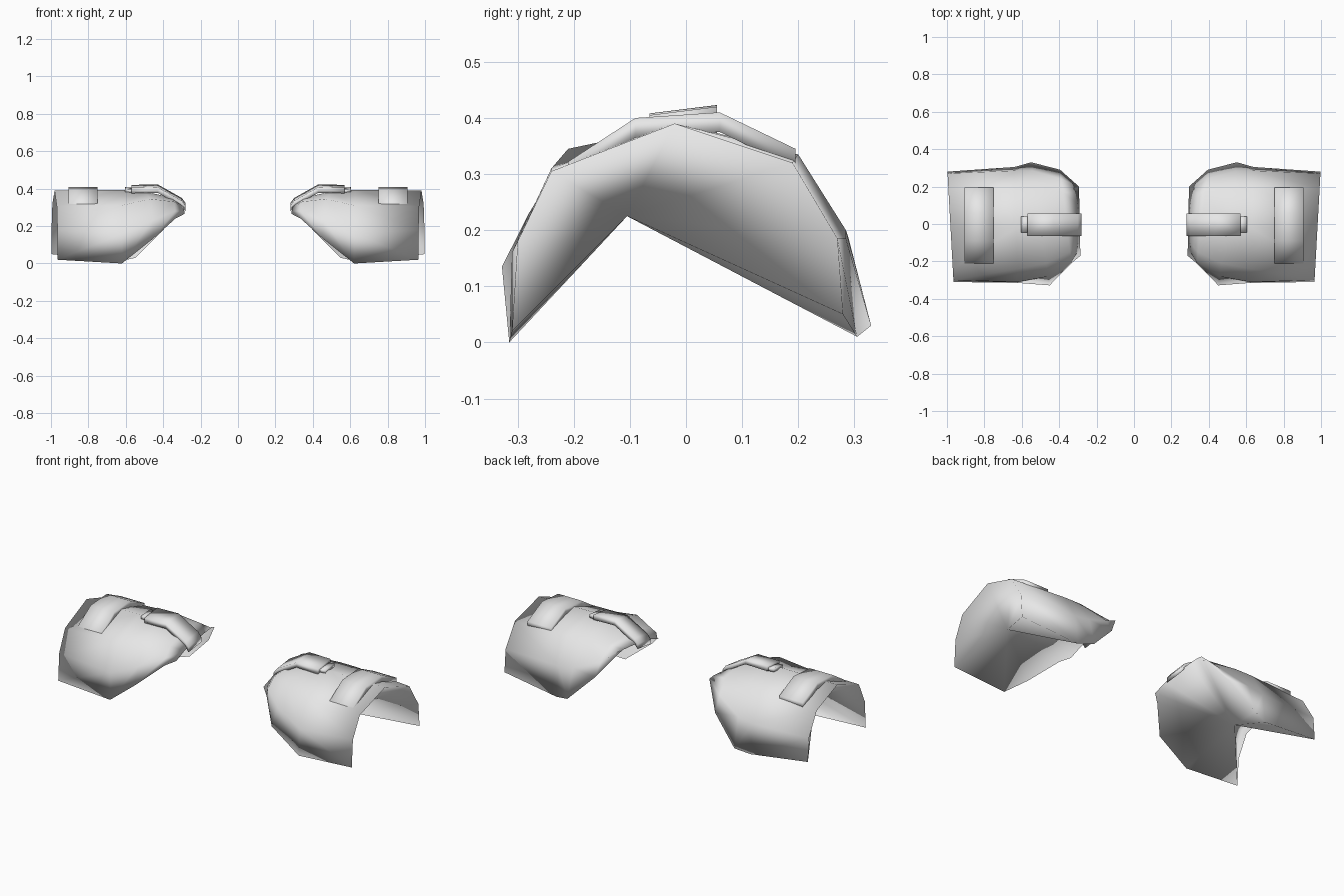
import bpy
import bmesh
from mathutils import Vector

default_cube = bpy.data.objects.get("Cube")
if default_cube:
    bpy.data.objects.remove(default_cube, do_unlink=True)


def make_material(name, color):
    material = bpy.data.materials.new(name)
    material.use_nodes = True
    material.diffuse_color = color
    material.node_tree.nodes["Principled BSDF"].inputs["Base Color"].default_value = color
    return material


plate_grey = make_material("plate grey", (0.8, 0.8, 0.8, 1))


def finish_part(name, bm):
    """Turn the bmesh into a fully smooth object mirrored to the other shoulder."""
    bmesh.ops.recalc_face_normals(bm, faces=bm.faces)
    for face in bm.faces:
        face.smooth = True
    mesh = bpy.data.meshes.new(name)
    bm.to_mesh(mesh)
    bm.free()
    mesh.materials.append(plate_grey)
    part = bpy.data.objects.new(name, mesh)
    bpy.context.collection.objects.link(part)
    mirror = part.modifiers.new("other side", "MIRROR")
    mirror.use_axis[0] = True
    mirror.use_mirror_merge = False


def loft(bm, sections):
    """Skin neighbouring rows of points with quads and return the vertex rows."""
    rows = [[bm.verts.new(point) for point in section] for section in sections]
    for row, following in zip(rows, rows[1:]):
        for i in range(len(row) - 1):
            bm.faces.new((row[i], row[i + 1], following[i + 1], following[i]))
    return rows


def make_band(name, edge_pairs, thickness):
    """Closed band whose top follows pairs of edge points."""
    bm = bmesh.new()
    drop = Vector((0, 0, -thickness))
    sections = []
    for a, b in edge_pairs:
        a, b = Vector(a), Vector(b)
        sections.append((a, b, b + drop, a + drop, a))
    rows = loft(bm, sections)
    for row in (rows[0], rows[-1]):
        bm.faces.new(row[:4])
    bmesh.ops.remove_doubles(bm, verts=bm.verts, dist=0.0001)
    finish_part(name, bm)


# Shoulder shell: each arch runs from the front rim over the crown to the back rim;
# it is given by its x at y = 0, its lean in x along y, and its y z points
arches = [
    (0.982, 0.055, "-.31 .02, -.3 .18, -.24 .305, -.02 .39, .19 .32, .27 .185, .28 .05"),
    (0.63, 0.03, "-.315 0, -.31 .16, -.24 .31, -.02 .393, .2 .335, .285 .185, .305 .01"),
    (0.5, 0.15, "-.328 .135, -.28 .23, -.21 .345, -.02 .385, .2 .335, .285 .2, .33 .03"),
    (0.36, 0.12, "-.21 .24, -.2 .28, -.15 .33, -.02 .352, .17 .34, .24 .27, .29 .185"),
    (0.29, 0.02, "-.17 .265, -.13 .28, -.09 .295, -.02 .31, .1 .325, .17 .33, .2 .325"),
]
bm = bmesh.new()
sections = []
for x, lean, arch in arches:
    points = [tuple(map(float, pair.split())) for pair in arch.split(",")]
    sections.append([(x + lean * y, y, z) for y, z in points])
rows = loft(bm, sections)

# Hollow underside: the whole rim is drawn in to one raised point
front_rim = [row[0] for row in rows]
back_rim = [row[-1] for row in rows]
rim = rows[0] + back_rim[1:] + rows[-1][-2::-1] + front_rim[-2:0:-1]
hollow_top = bm.verts.new((0.775, -0.105, 0.225))
for vert, following in zip(rim, rim[1:] + rim[:1]):
    bm.faces.new((vert, following, hollow_top))
finish_part("shoulder_shell", bm)

# Outer band arching from front to back
outer_path = [(-0.21, 0.322), (-0.09, 0.4), (0.06, 0.41), (0.195, 0.345)]
make_band("outer_band", [((0.75, y, z), (0.905, y, z)) for y, z in outer_path], 0.035)

# Inner band running from the crown to the inner tip, tilted up at the back
inner_path = [(0.57, 0.405), (0.43, 0.408), (0.3, 0.335), (0.28, 0.308)]
make_band("inner_band", [((x, -0.065, z), (x, 0.055, z + 0.015)) for x, z in inner_path], 0.03)

# Narrow tongue at the outer end of the inner band
tongue_path = [(0.55, 0.395), (0.605, 0.4)]
make_band("band_tongue", [((x, -0.045, z), (x, 0.04, z + 0.008)) for x, z in tongue_path], 0.02)
